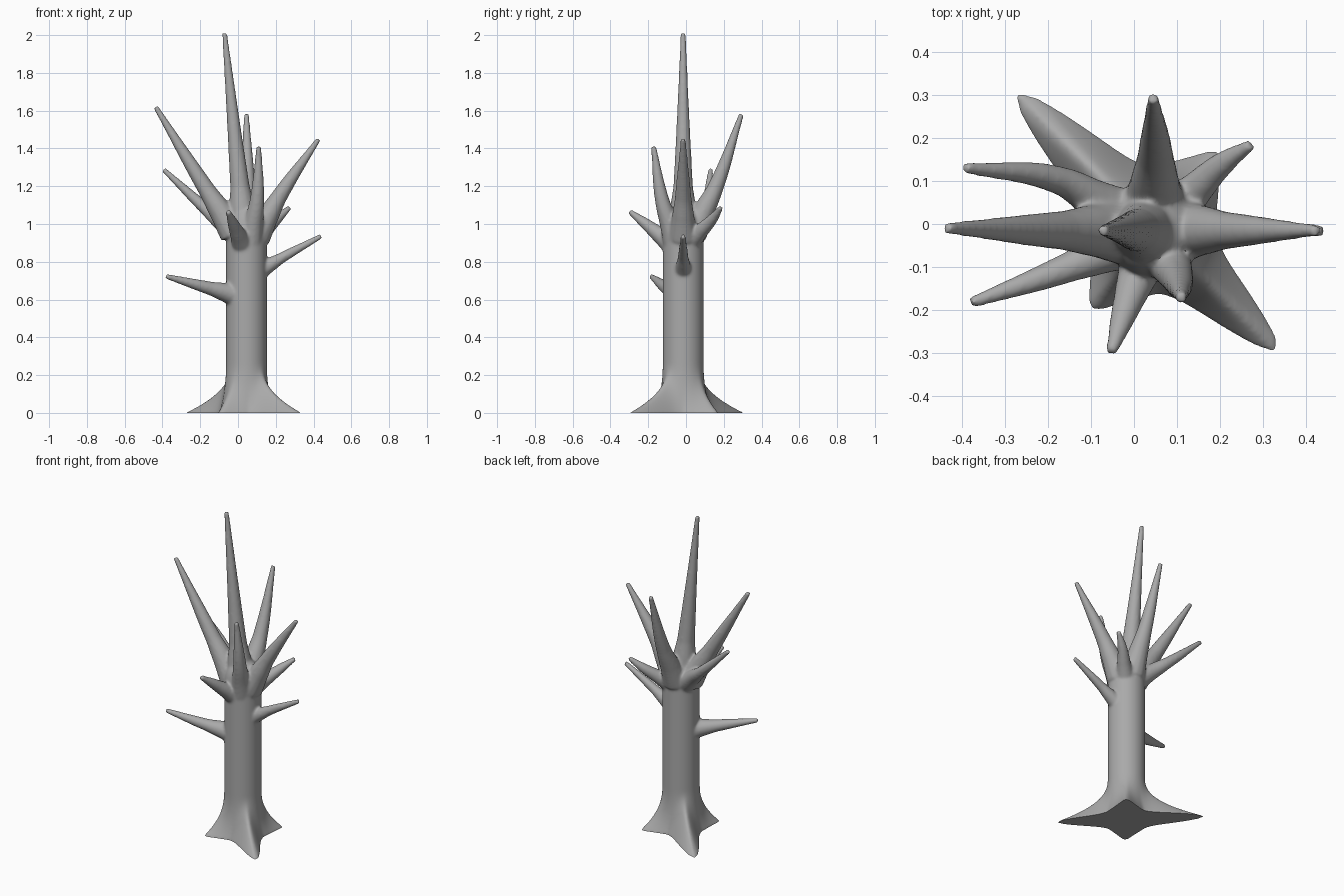
import bpy
import bmesh
from math import cos, sin, pi, radians, exp, atan2, sqrt
from mathutils import Vector

cube = bpy.data.objects.get("Cube")
if cube:
    bpy.data.objects.remove(cube)

# Bark material
bark = bpy.data.materials.new("grey bark")
bark.use_nodes = True
colour = (0.4, 0.4, 0.4, 1)
bark.diffuse_color = colour
bark.node_tree.nodes["Principled BSDF"].inputs["Base Color"].default_value = colour

AXIS = Vector((0.045, -0.015, 0))
TRUNK_RADIUS, TRUNK_TOP = 0.108, 1.11
ROOT_HEIGHT, ROOT_SPREAD = 0.27, 0.03
DOME_HEIGHT = 0.14
SEGMENTS = 96

# Root tips on the ground, and how blunt each one is
ROOTS = [(-0.28, 0.31, 0.2), (0.34, -0.3, 0.2), (-0.1, -0.2, 0.3), (0.2, 0.17, 0.3)]

# Each limb: elbow position, tip position, thickness at the elbow
LIMBS = {
    "leader": ((0.01, -0.015, 1.2), (-0.07, -0.015, 2), 0.052),
    "upper_right_limb": ((-0.165, -0.015, 1.18), (-0.43, -0.01, 1.61), 0.046),
    "upper_left_limb": ((0.215, -0.015, 1.14), (0.42, -0.015, 1.44), 0.044),
    "upper_back_limb": ((0.05, 0.155, 1.19), (0.045, 0.29, 1.57), 0.043),
    "upper_front_limb": ((0.1, -0.125, 1.12), (0.11, -0.17, 1.4), 0.039),
    "back_right_limb": ((-0.17, 0.1, 1.08), (-0.385, 0.13, 1.28), 0.034),
    "short_front_limb": ((-0.02, -0.2, 0.99), (-0.05, -0.29, 1.06), 0.033),
    "short_back_limb": ((0.2, 0.135, 1.02), (0.265, 0.18, 1.08), 0.03),
    "low_left_limb": ((0.23, -0.015, 0.82), (0.43, -0.015, 0.93), 0.029),
    "low_right_limb": ((-0.15, -0.1, 0.66), (-0.37, -0.18, 0.72), 0.036),
}


def trunk_radius(angle, z):
    """Round trunk with pointed roots below and a dome above."""
    reach = ROOT_SPREAD
    for x, y, bluntness in ROOTS:
        root = Vector((x, y, 0)) - AXIS
        turn = angle - atan2(root.y, root.x)
        turn = atan2(sin(turn), cos(turn))
        lobe = exp((0.055 - sqrt(turn * turn + 0.003)) / bluntness)
        reach = max(reach, ROOT_SPREAD + (root.length - TRUNK_RADIUS - ROOT_SPREAD) * lobe)
    flare = max(0, 1 - max(z, 0) / ROOT_HEIGHT) ** 2.3
    dome = max(0, 1 - (TRUNK_TOP - z) / DOME_HEIGHT)
    return TRUNK_RADIUS * sqrt(1 - dome * dome) + flare * reach


def make_trunk():
    bm = bmesh.new()
    levels = [-0.04] + [ROOT_HEIGHT * i / 16 for i in range(17)]
    levels += [TRUNK_TOP - DOME_HEIGHT * (1 - i / 9) for i in range(9)]
    rings = []
    for z in levels:
        ring = []
        for i in range(SEGMENTS):
            angle = 2 * pi * i / SEGMENTS
            outward = Vector((cos(angle), sin(angle), 0))
            ring.append(bm.verts.new(AXIS + outward * trunk_radius(angle, z) + Vector((0, 0, z))))
        rings.append(ring)
    for low, high in zip(rings, rings[1:]):
        for i in range(SEGMENTS):
            bm.faces.new((low[i - 1], low[i], high[i], high[i - 1]))
    bm.faces.new(rings[0][::-1])
    bm.faces.new(rings[-1])
    mesh = bpy.data.meshes.new("trunk")
    bm.to_mesh(mesh)
    bm.free()
    obj = bpy.data.objects.new("trunk", mesh)
    bpy.context.collection.objects.link(obj)
    return obj


def make_limb(name, elbow, tip, thickness):
    """Tapered limb that widens into the trunk below its elbow."""
    elbow, tip = Vector(elbow), Vector(tip)
    run = tip - elbow
    drop = min(0.24, 0.14 * run.z / run.xy.length)
    base = AXIS.lerp(elbow, 0.3)
    base.z = elbow.z - drop
    end = tip + run.normalized() * 0.012
    path = [(base, thickness * 1.8), (base.lerp(elbow, 0.5), thickness * 1.35),
            (elbow, thickness), (end, 0.014)]
    curve = bpy.data.curves.new(name, "CURVE")
    curve.dimensions = "3D"
    curve.bevel_depth = 1
    curve.bevel_resolution = 5
    curve.use_fill_caps = True
    spline = curve.splines.new("BEZIER")
    spline.bezier_points.add(len(path) - 1)
    for point, (position, radius) in zip(spline.bezier_points, path):
        point.co = position
        point.radius = radius
        point.handle_left_type = point.handle_right_type = "AUTO"
    obj = bpy.data.objects.new(name, curve)
    bpy.context.collection.objects.link(obj)
    return obj


# Join the trunk and limbs
tree = make_trunk()
limbs = [make_limb(name, *shape) for name, shape in LIMBS.items()]
bpy.ops.object.select_all(action="DESELECT")
for limb in limbs:
    limb.select_set(True)
bpy.context.view_layer.objects.active = limbs[0]
bpy.ops.object.convert(target="MESH")
tree.select_set(True)
bpy.context.view_layer.objects.active = tree
bpy.ops.object.join()
tree.name = "dead_tree"

# Fuse them into one skin and soften the joints
fuse = tree.modifiers.new("fuse", "REMESH")
fuse.mode = "VOXEL"
fuse.voxel_size = 0.007
soften = tree.modifiers.new("soften", "SMOOTH")
soften.factor = 0.5
soften.iterations = 12
for name in ("fuse", "soften"):
    bpy.ops.object.modifier_apply(modifier=name)

# Flat sole on the ground
bm = bmesh.new()
bm.from_mesh(tree.data)
cut = bmesh.ops.bisect_plane(bm, geom=bm.verts[:] + bm.edges[:] + bm.faces[:],
                             plane_co=(0, 0, 0), plane_no=(0, 0, 1), clear_inner=True)
rim = [e for e in cut["geom_cut"] if isinstance(e, bmesh.types.BMEdge)]
bmesh.ops.holes_fill(bm, edges=rim, sides=0)
bmesh.ops.recalc_face_normals(bm, faces=bm.faces[:])
bm.to_mesh(tree.data)
bm.free()

tree.data.materials.clear()
tree.data.materials.append(bark)
bpy.ops.object.shade_smooth_by_angle(angle=radians(50))
